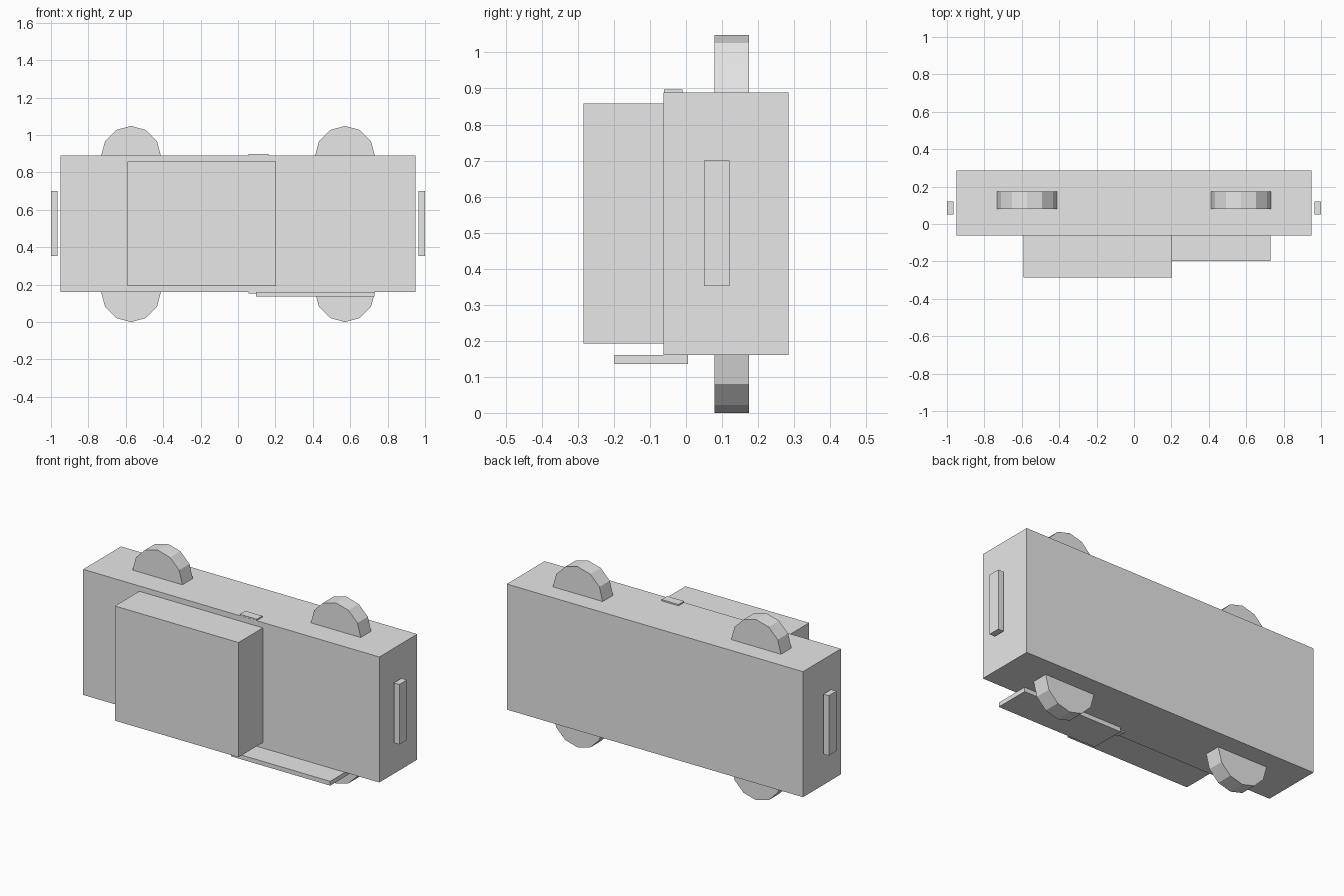
import bpy
import math

cube = bpy.data.objects.get("Cube")
if cube:
    bpy.data.objects.remove(cube, do_unlink=True)

grey = bpy.data.materials.new("plain_grey")
grey.use_nodes = True
grey.diffuse_color = (0.8, 0.8, 0.8, 1)
grey.node_tree.nodes["Principled BSDF"].inputs["Base Color"].default_value = (0.8, 0.8, 0.8, 1)


def box(name, x, y, z):
    """Box from its (min, max) range on each axis."""
    ranges = (x, y, z)
    bpy.ops.mesh.primitive_cube_add(size=1, location=[(a + b) / 2 for a, b in ranges])
    ob = bpy.context.object
    ob.name = name
    ob.scale = [b - a for a, b in ranges]
    bpy.ops.object.transform_apply(location=False, rotation=False, scale=True)
    ob.data.materials.append(grey)


def wheel(name, x, z):
    """Twelve-sided wheel with its axle along y."""
    bpy.ops.mesh.primitive_cylinder_add(
        vertices=12, radius=0.16, depth=0.095,
        location=(x, 0.127, z), rotation=(math.pi / 2, 0, 0))
    ob = bpy.context.object
    ob.name = name
    ob.data.materials.append(grey)


# Body and cabin
box("body", (-0.95, 0.95), (-0.062, 0.285), (0.161, 0.889))
box("cabin", (-0.59, 0.203), (-0.285, -0.062), (0.193, 0.858))

# Thin bar across the body, its ends just proud of both sides
box("cross_bar", (0.055, 0.163), (-0.061, -0.01), (0.153, 0.897))

# Side panel beside the cabin
box("side_panel", (0.095, 0.73), (-0.198, 0.006), (0.136, 0.161))

# Bumpers and wheels at both ends
for side, s in (("left", 1), ("right", -1)):
    box(side + "_bumper", sorted((s * 0.965, s * 1.0)), (0.05, 0.12), (0.352, 0.7))
    for level, z in (("upper", 0.888), ("lower", 0.16)):
        wheel(f"{side}_{level}_wheel", s * 0.572, z)
